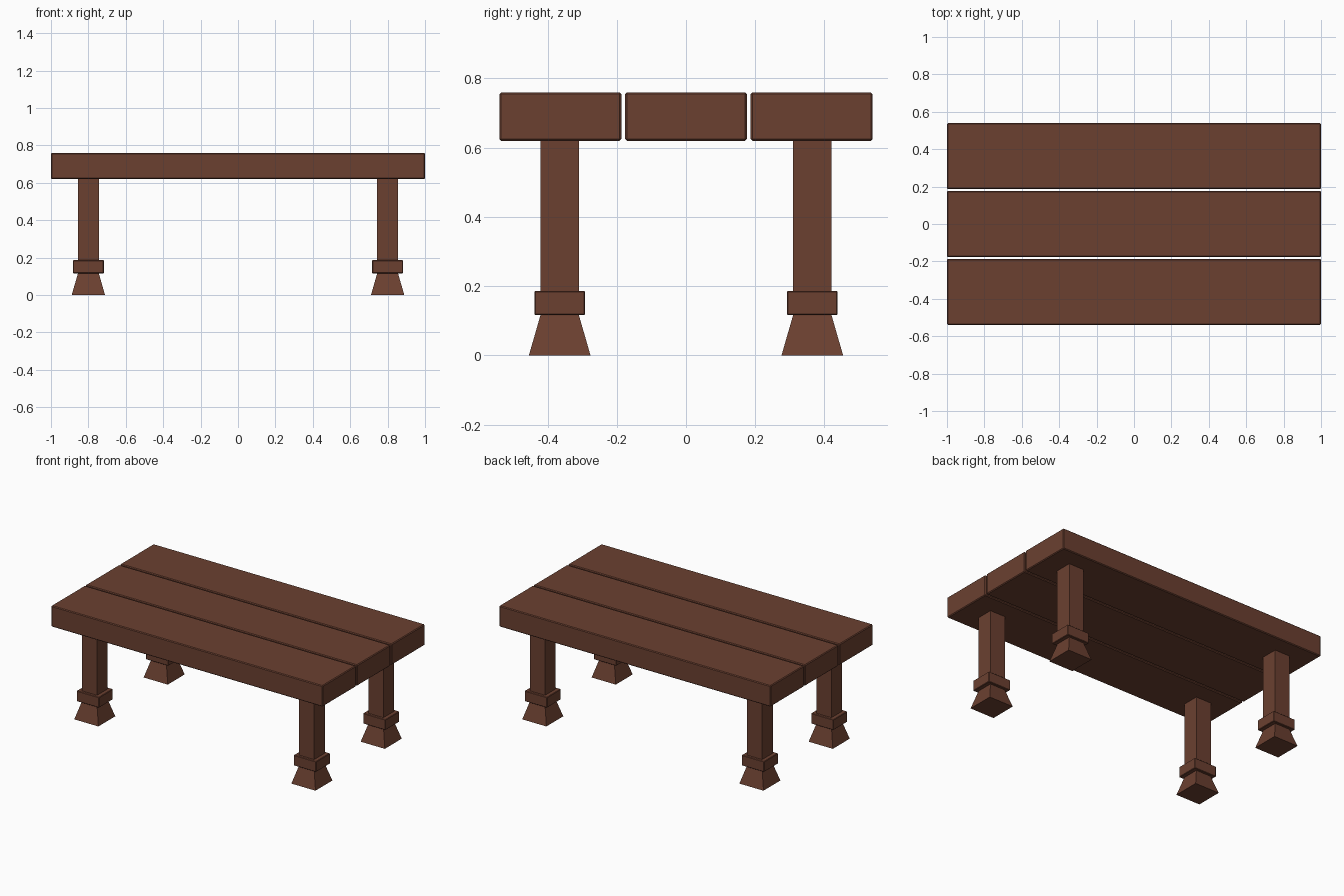
import bpy, bmesh

if "Cube" in bpy.data.objects:
    bpy.data.objects.remove(bpy.data.objects["Cube"])

wood = bpy.data.materials.new("dark brown wood")
wood.diffuse_color = (0.147, 0.051, 0.030, 1)
wood.use_nodes = True
wood.node_tree.nodes["Principled BSDF"].inputs["Base Color"].default_value = wood.diffuse_color


def block(name, centre, size, taper=1.0, bevel=0.0):
    """Box with optional narrower top and softened edges."""
    bm = bmesh.new()
    bmesh.ops.create_cube(bm, size=1)
    for v in bm.verts:
        k = taper if v.co.z > 0 else 1.0
        v.co.x *= size[0] * k
        v.co.y *= size[1] * k
        v.co.z *= size[2]
    if bevel:
        bmesh.ops.bevel(bm, geom=bm.edges[:], offset=bevel, segments=1,
                        affect='EDGES', profile=0.5)
    mesh = bpy.data.meshes.new(name)
    bm.to_mesh(mesh)
    bm.free()
    mesh.materials.append(wood)
    ob = bpy.data.objects.new(name, mesh)
    ob.location = centre
    bpy.context.collection.objects.link(ob)
    return ob


# Three thick planks form the table top
for label, y in (("front", -0.363), ("middle", 0.0), ("back", 0.363)):
    block(label + "_plank", (0, y, 0.69), (2.0, 0.352, 0.14), bevel=0.005)

# Four legs, each with a collar and a flared foot
for side, x in (("left", -0.80), ("right", 0.80)):
    for end, y in (("front", -0.365), ("back", 0.365)):
        tag = end + "_" + side
        block(tag + "_leg", (x, y, 0.367), (0.112, 0.112, 0.506))
        block(tag + "_collar", (x, y, 0.151), (0.165, 0.147, 0.07), bevel=0.003)
        block(tag + "_foot", (x, y, 0.057), (0.178, 0.178, 0.114), taper=0.63)
